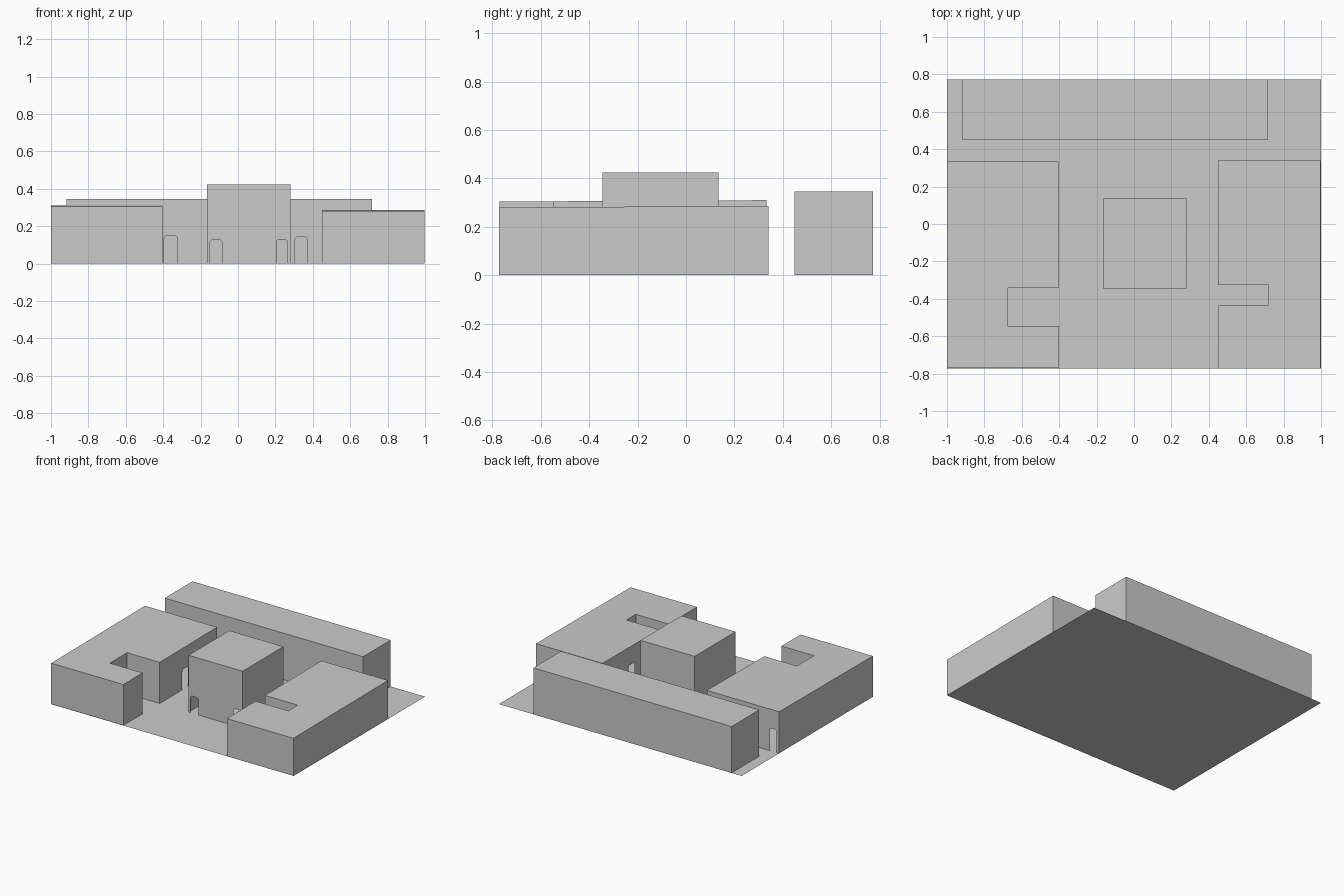
import bpy, bmesh, math
from mathutils import Vector

if "Cube" in bpy.data.objects:
    bpy.data.objects.remove(bpy.data.objects["Cube"])


def make_object(name, bm):
    bmesh.ops.remove_doubles(bm, verts=bm.verts, dist=1e-5)
    mesh = bpy.data.meshes.new(name)
    bm.to_mesh(mesh)
    bm.free()
    obj = bpy.data.objects.new(name, mesh)
    bpy.context.collection.objects.link(obj)
    return obj


def door_profile(start, end, height, steps=4):
    """Opening with a round-cornered head, as (distance, z) points."""
    r = (end - start) * 0.25
    pts = [(start, 0)]
    for cx, a0 in ((start + r, math.pi), (end - r, math.pi / 2)):
        for i in range(steps + 1):
            a = a0 - i / steps * math.pi / 2
            pts.append((cx + r * math.cos(a), height - r + r * math.sin(a)))
    return pts + [(end, 0)]


def building(name, footprint, z_front, z_back, doors=None):
    """Hollow shell on a counter-clockwise footprint; doors = {wall: [(start, end, height)]}."""
    doors = doors or {}
    ys = [p[1] for p in footprint]
    y0, y1 = min(ys), max(ys)

    def top(p):
        t = (p[1] - y0) / (y1 - y0)
        return Vector((p[0], p[1], z_front + (z_back - z_front) * t))

    bm = bmesh.new()
    for i, a in enumerate(footprint):
        b = footprint[(i + 1) % len(footprint)]
        p, q = Vector((*a, 0)), Vector((*b, 0))
        along = (q - p).normalized()
        pts = [p]
        for door in doors.get(i, []):
            pts += [p + along * s + Vector((0, 0, z)) for s, z in door_profile(*door)]
        pts += [q, top(b), top(a)]
        bm.faces.new([bm.verts.new(v) for v in pts])
    bm.faces.new([bm.verts.new(top(p)) for p in footprint])
    return make_object(name, bm)


def rect(x0, x1, y0, y1):
    return [(x0, y0), (x1, y0), (x1, y1), (x0, y1)]


# Ground slab
bm = bmesh.new()
bm.faces.new([bm.verts.new((x, y, 0)) for x, y in rect(-1, 1, -0.773, 0.773)])
make_object("ground", bm)

# Long rear block with two openings to the courtyard
building("rear_block", rect(-0.917, 0.717, 0.448, 0.773), 0.346, 0.346,
         {0: [(0.522, 0.592, 0.15), (1.222, 1.287, 0.143)]})

# Tall central block with two front openings
building("central_block", rect(-0.166, 0.28, -0.345, 0.135), 0.424, 0.424,
         {0: [(0.016, 0.081, 0.127), (0.371, 0.431, 0.127)]})

# Left wing, notched on its courtyard side
building("left_wing",
         [(-1, -0.77), (-0.405, -0.77), (-0.405, -0.545), (-0.674, -0.545),
          (-0.674, -0.343), (-0.405, -0.343), (-0.405, 0.333), (-1, 0.333)],
         0.304, 0.31, {5: [(0.265, 0.335, 0.15)], 6: [(0.52, 0.575, 0.17)]})

# Right wing, notched on its courtyard side
building("right_wing",
         [(0.45, -0.773), (0.998, -0.773), (0.998, 0.34), (0.45, 0.34),
          (0.45, -0.326), (0.72, -0.326), (0.72, -0.437), (0.45, -0.437)],
         0.28, 0.286, {3: [(0.305, 0.375, 0.15)]})
